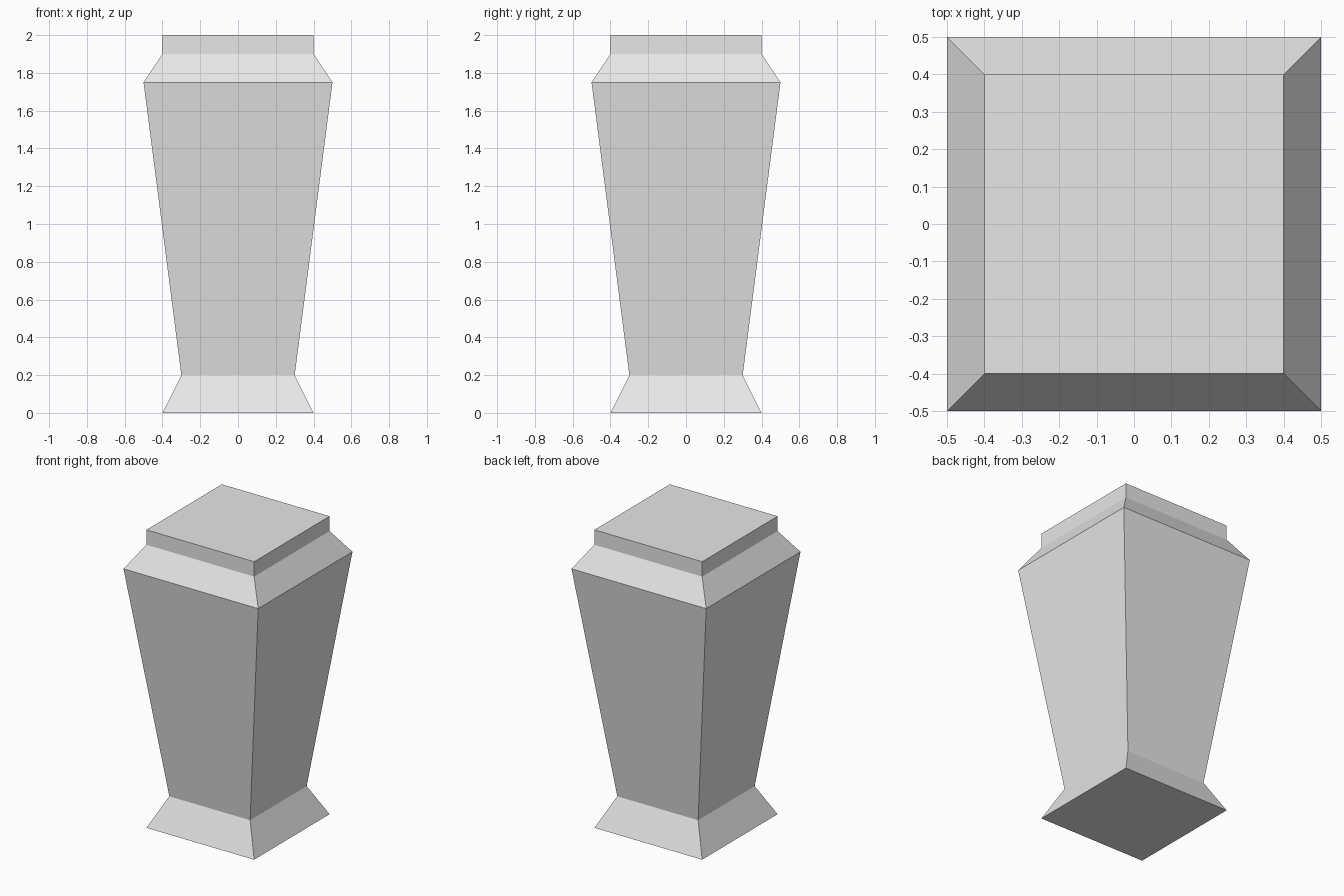
import bpy
import bmesh

cube = bpy.data.objects.get("Cube")
if cube:
    bpy.data.objects.remove(cube, do_unlink=True)

# Plain stone material
stone = bpy.data.materials.new("light_grey_stone")
stone.use_nodes = True
colour = (0.8, 0.8, 0.8, 1)
stone.diffuse_color = colour
stone.node_tree.nodes["Principled BSDF"].inputs["Base Color"].default_value = colour

# Pillar profile, bottom to top: (half width, height)
profile = [
    (0.4, 0.0),    # flared foot
    (0.3, 0.2),    # narrow waist
    (0.5, 1.75),   # shoulder
    (0.4, 1.9),    # neck
    (0.4, 2.0),    # flat cap
]
corners = [(-1, -1), (1, -1), (1, 1), (-1, 1)]

# Loft square rings through the profile and close both ends
bm = bmesh.new()
rings = [[bm.verts.new((sx * w, sy * w, z)) for sx, sy in corners]
         for w, z in profile]
for low, high in zip(rings, rings[1:]):
    for i in range(4):
        j = (i + 1) % 4
        bm.faces.new((low[i], low[j], high[j], high[i]))
bm.faces.new(reversed(rings[0]))
bm.faces.new(rings[-1])
bmesh.ops.recalc_face_normals(bm, faces=bm.faces)

mesh = bpy.data.meshes.new("square_pillar")
bm.to_mesh(mesh)
bm.free()
mesh.materials.append(stone)
pillar = bpy.data.objects.new("square_pillar", mesh)
bpy.context.collection.objects.link(pillar)
